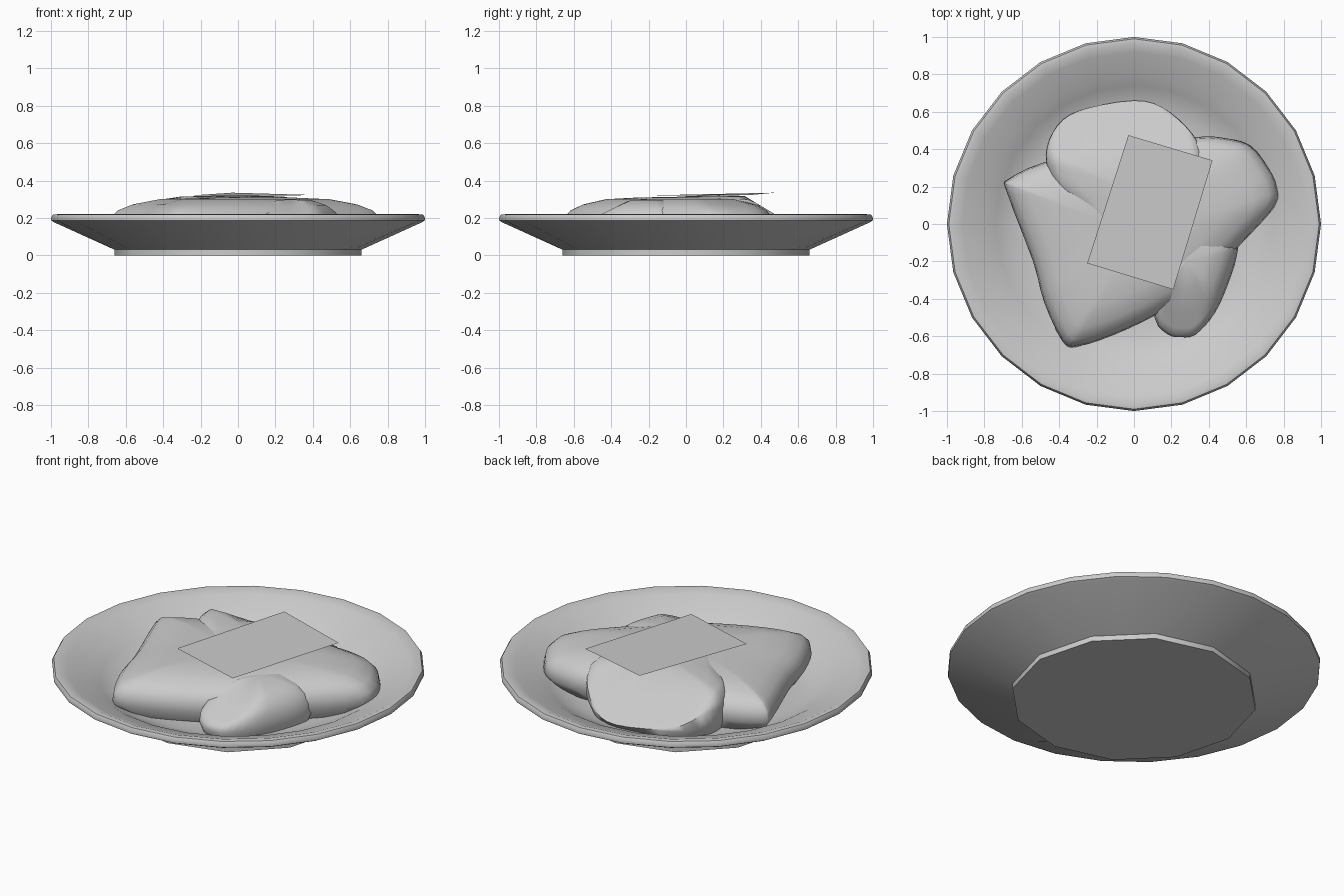
import bpy, bmesh, math
from mathutils import Vector

if "Cube" in bpy.data.objects:
    bpy.data.objects.remove(bpy.data.objects["Cube"])

grey = bpy.data.materials.new("light grey")
grey.diffuse_color = (0.6, 0.6, 0.6, 1)
grey.use_nodes = True
grey.node_tree.nodes["Principled BSDF"].inputs["Base Color"].default_value = grey.diffuse_color


def finish(bm, name, angle=50):
    bmesh.ops.recalc_face_normals(bm, faces=bm.faces[:])
    me = bpy.data.meshes.new(name)
    bm.to_mesh(me)
    bm.free()
    ob = bpy.data.objects.new(name, me)
    bpy.context.collection.objects.link(ob)
    me.materials.append(grey)
    bpy.ops.object.select_all(action='DESELECT')
    ob.select_set(True)
    bpy.context.view_layer.objects.active = ob
    bpy.ops.object.shade_smooth_by_angle(angle=math.radians(angle))
    return ob


def loft(bm, rings):
    """Skin a list of equal-length rings of points."""
    loops = [[bm.verts.new(p) for p in r] for r in rings]
    n = len(loops[0])
    for a, b in zip(loops, loops[1:]):
        for i in range(n):
            j = (i + 1) % n
            bm.faces.new((a[i], a[j], b[j], b[i]))
    return loops


def smooth_outline(pts, cuts=3):
    """Closed Catmull-Rom curve through the outline points."""
    out, n = [], len(pts)
    for i in range(n):
        a, b, c, d = (Vector(pts[(i + k) % n]) for k in (-1, 0, 1, 2))
        for s in range(cuts):
            t = s / cuts
            out.append(0.5 * (2 * b + (c - a) * t + (2 * a - 5 * b + 4 * c - d) * t * t
                              + (3 * b - a - 3 * c + d) * t ** 3))
    return out


def food(name, outline, centre, profile, limit):
    """Soft mound: outline shrunk towards a centre at rising heights."""
    c = Vector(centre)
    rings = []
    for scale, z in profile:
        ring = []
        for p in smooth_outline(outline):
            q = c + (p - c) * scale
            ring.append((q.x, q.y, min(z, limit(q.x, q.y))))
        rings.append(ring)
    bm = bmesh.new()
    loops = loft(bm, rings)
    bm.faces.new(loops[0])
    top = bm.verts.new((c.x, c.y, min(profile[-1][1] + 0.004, limit(c.x, c.y))))
    last = loops[-1]
    for i in range(len(last)):
        bm.faces.new((last[i], last[(i + 1) % len(last)], top))
    return finish(bm, name, 60)


# Plate: 24-sided dish standing on a 12-sided foot
SIDES = 24
plate_profile = [(0.66, 0.0), (0.66, 0.03), (0.98, 0.175), (0.998, 0.185), (1.0, 0.2),
                 (0.99, 0.217), (0.965, 0.22), (0.92, 0.203), (0.8, 0.16), (0.74, 0.125),
                 (0.68, 0.095), (0.6, 0.075), (0.5, 0.07)]
rings = []
for k, (r, z) in enumerate(plate_profile):
    ring = []
    for i in range(SIDES):
        a = 2 * math.pi * i / SIDES
        rr = r * math.cos(math.pi / 12) if k < 2 and i % 2 else r
        ring.append((rr * math.cos(a), rr * math.sin(a), z))
    rings.append(ring)
bm = bmesh.new()
loops = loft(bm, rings)
bm.faces.new(loops[0])
bm.faces.new(loops[-1])
finish(bm, "plate")


# Back of the food slopes down to the plate
def back_slope(x, y):
    return 0.235 + (0.45 - y) * 0.6


# Main slab
food("main_slab",
     [(-0.68, 0.17), (-0.67, 0.24), (-0.48, 0.33), (-0.1, 0.42), (0.33, 0.465), (0.48, 0.46),
      (0.62, 0.42), (0.72, 0.3), (0.765, 0.2), (0.75, 0.09), (0.55, -0.13), (0.33, -0.35),
      (0.13, -0.48), (-0.1, -0.59), (-0.3, -0.655), (-0.38, -0.63), (-0.48, -0.42),
      (-0.54, -0.2)],
     (0.03, -0.05),
     [(0.93, 0.075), (1.0, 0.14), (0.985, 0.2), (0.93, 0.24), (0.82, 0.272),
      (0.62, 0.3), (0.35, 0.309)], back_slope)

# Rounded fold hanging over the back
food("back_fold",
     [(-0.47, 0.33), (-0.455, 0.45), (-0.38, 0.56), (-0.25, 0.62), (0.0, 0.66), (0.15, 0.625),
      (0.28, 0.52), (0.36, 0.4), (0.37, 0.25), (0.3, 0.0), (0.1, -0.15), (-0.18, -0.06),
      (-0.3, 0.08), (-0.42, 0.2)],
     (0.0, 0.15),
     [(0.95, 0.075), (1.0, 0.13), (0.995, 0.22), (0.96, 0.268), (0.88, 0.298),
      (0.65, 0.314), (0.35, 0.318)], back_slope)

# Tongue hanging over the front right
food("front_fold",
     [(0.11, -0.5), (0.18, -0.59), (0.25, -0.605), (0.33, -0.59), (0.43, -0.48), (0.5, -0.33),
      (0.55, -0.17), (0.54, -0.08), (0.4, 0.05), (0.2, 0.0), (0.12, -0.25)],
     (0.28, -0.2),
     [(0.95, 0.075), (1.0, 0.12), (0.97, 0.18), (0.88, 0.23), (0.7, 0.268), (0.4, 0.295)],
     lambda x, y: 0.27 + (y + 0.35) * 0.5)

# Thin square sheet resting on top
bm = bmesh.new()
bm.faces.new([bm.verts.new(p) for p in ((-0.25, -0.21, 0.32), (0.21, -0.35, 0.32),
                                        (0.42, 0.34, 0.322), (-0.03, 0.475, 0.335))])
sheet = finish(bm, "top_sheet")
